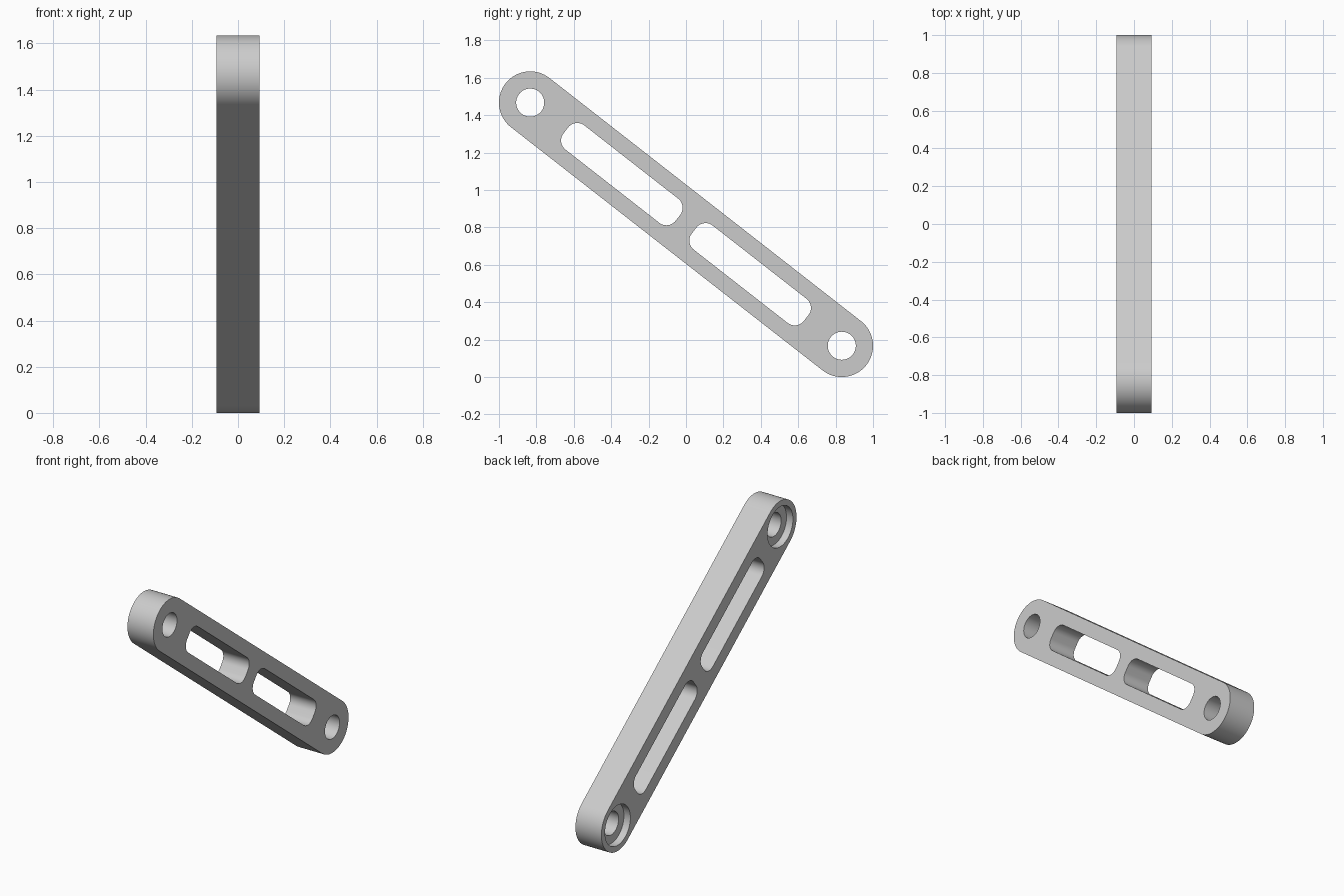
import bpy, bmesh, math
from mathutils import Vector

cube = bpy.data.objects.get("Cube")
if cube:
    bpy.data.objects.remove(cube, do_unlink=True)

# Main dimensions
RADIUS = 0.167                       # rounded ends of the bar
END_Y, END_Z = 0.833, 0.65           # pivot offset from the middle
HALF_THICK = 0.093
REACH = math.hypot(END_Y, END_Z)
ALONG = Vector((0, END_Y, -END_Z)).normalized()
ACROSS = Vector((0, END_Z, END_Y)).normalized()
MIDDLE = Vector((0, 0, END_Z + RADIUS))

grey = bpy.data.materials.new("light grey")
grey.use_nodes = True
grey.diffuse_color = (0.6, 0.6, 0.6, 1)
grey.node_tree.nodes["Principled BSDF"].inputs["Base Color"].default_value = (0.6, 0.6, 0.6, 1)


def rounded_prism(name, centre, half_len, half_wid, r, x0, x1, steps=14):
    """Rounded rectangle in the bar's slanted plane, extruded from x0 to x1."""
    bm = bmesh.new()
    verts = []
    for quarter, (su, sv) in enumerate(((1, 1), (-1, 1), (-1, -1), (1, -1))):
        for i in range(steps + 1):
            a = math.pi / 2 * (quarter + i / steps)
            u = centre + su * (half_len - r) + r * math.cos(a)
            v = sv * (half_wid - r) + r * math.sin(a)
            verts.append(bm.verts.new(MIDDLE + ALONG * u + ACROSS * v + Vector((x0, 0, 0))))
    bmesh.ops.remove_doubles(bm, verts=verts, dist=1e-5)
    face = bm.faces.new([v for v in verts if v.is_valid])
    top = bmesh.ops.extrude_face_region(bm, geom=[face])
    bmesh.ops.translate(bm, vec=(x1 - x0, 0, 0),
                        verts=[g for g in top["geom"] if isinstance(g, bmesh.types.BMVert)])
    bmesh.ops.recalc_face_normals(bm, faces=bm.faces[:])
    mesh = bpy.data.meshes.new(name)
    bm.to_mesh(mesh)
    bm.free()
    mesh.materials.append(grey)
    obj = bpy.data.objects.new(name, mesh)
    bpy.context.collection.objects.link(obj)
    return obj


# Solid bar
bar = rounded_prism("link_bar", 0, REACH + RADIUS, RADIUS, RADIUS,
                    -HALF_THICK, HALF_THICK, 24)

# Cutters: slot, pivot hole and counterbore for each half
cutters = []
for side, label in ((-1, "upper"), (1, "lower")):
    cutters += [
        rounded_prism(label + "_slot_cutter", side * 0.435, 0.38, 0.082, 0.062, -0.2, 0.2),
        rounded_prism(label + "_hole_cutter", side * REACH, 0.075, 0.075, 0.075, -0.2, 0.2),
        rounded_prism(label + "_bore_cutter", side * REACH, 0.13, 0.13, 0.13,
                      -0.2, 0.046 - HALF_THICK),
    ]

bpy.ops.object.select_all(action="DESELECT")
bpy.context.view_layer.objects.active = bar
bar.select_set(True)
for cutter in cutters:
    cutter.hide_render = True
    mod = bar.modifiers.new("cut", "BOOLEAN")
    mod.operation = "DIFFERENCE"
    mod.solver = "EXACT"
    mod.object = cutter
    bpy.ops.object.modifier_apply(modifier=mod.name)
for cutter in cutters:
    bpy.data.objects.remove(cutter, do_unlink=True)

bpy.ops.object.shade_smooth_by_angle(angle=math.radians(30))
